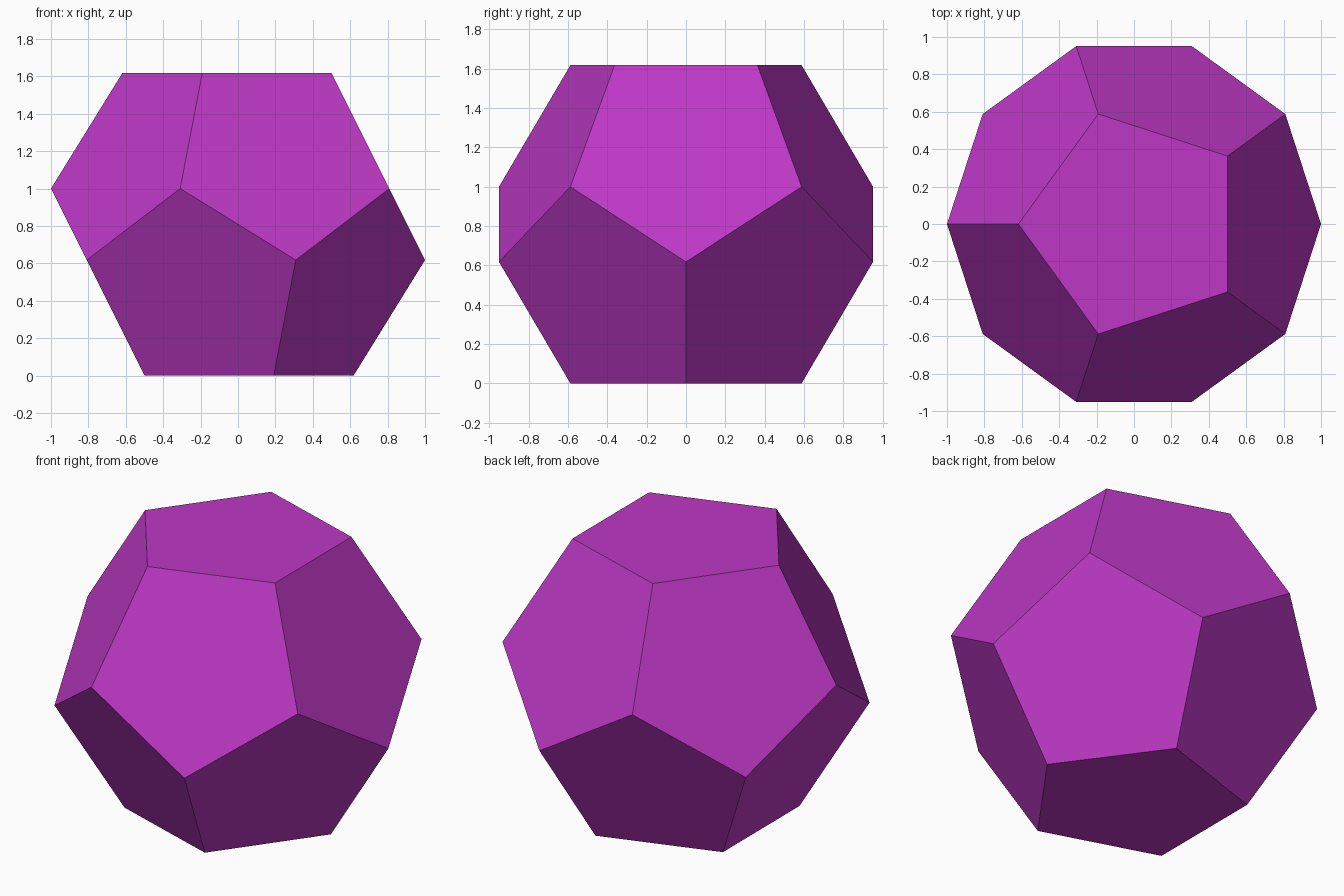
import bpy, bmesh
from math import cos, sin, pi, sqrt

if "Cube" in bpy.data.objects:
    bpy.data.objects.remove(bpy.data.objects["Cube"])

PHI = (1 + sqrt(5)) / 2
SMALL = 1 / PHI          # radius of the top and bottom pentagons


def ring(bm, radius, z, start):
    """Five vertices evenly spaced round the z axis."""
    return [bm.verts.new((radius * cos(start + i * 2 * pi / 5),
                          radius * sin(start + i * 2 * pi / 5), z))
            for i in range(5)]


# Twelve-sided die: four stacked rings of five corners
bm = bmesh.new()
bottom = ring(bm, SMALL, 0, pi * 1.2)
lower = ring(bm, 1, SMALL, pi * 1.2)
upper = ring(bm, 1, 1, pi)
top = ring(bm, SMALL, PHI, pi)

# Caps, then the two belts of interlocking pentagons
bm.faces.new(top)
bm.faces.new(bottom[::-1])
for i in range(5):
    j = (i + 1) % 5
    bm.faces.new((top[i], upper[i], lower[i], upper[j], top[j]))
    bm.faces.new((bottom[j], lower[j], upper[j], lower[i], bottom[i]))
bmesh.ops.recalc_face_normals(bm, faces=bm.faces)

mesh = bpy.data.meshes.new("die_body")
bm.to_mesh(mesh)
bm.free()
die = bpy.data.objects.new("die_body", mesh)
bpy.context.collection.objects.link(die)

# Purple body colour
purple = bpy.data.materials.new("purple")
purple.diffuse_color = (0.51, 0.04, 0.56, 1)
purple.use_nodes = True
purple.node_tree.nodes["Principled BSDF"].inputs["Base Color"].default_value = purple.diffuse_color
mesh.materials.append(purple)
